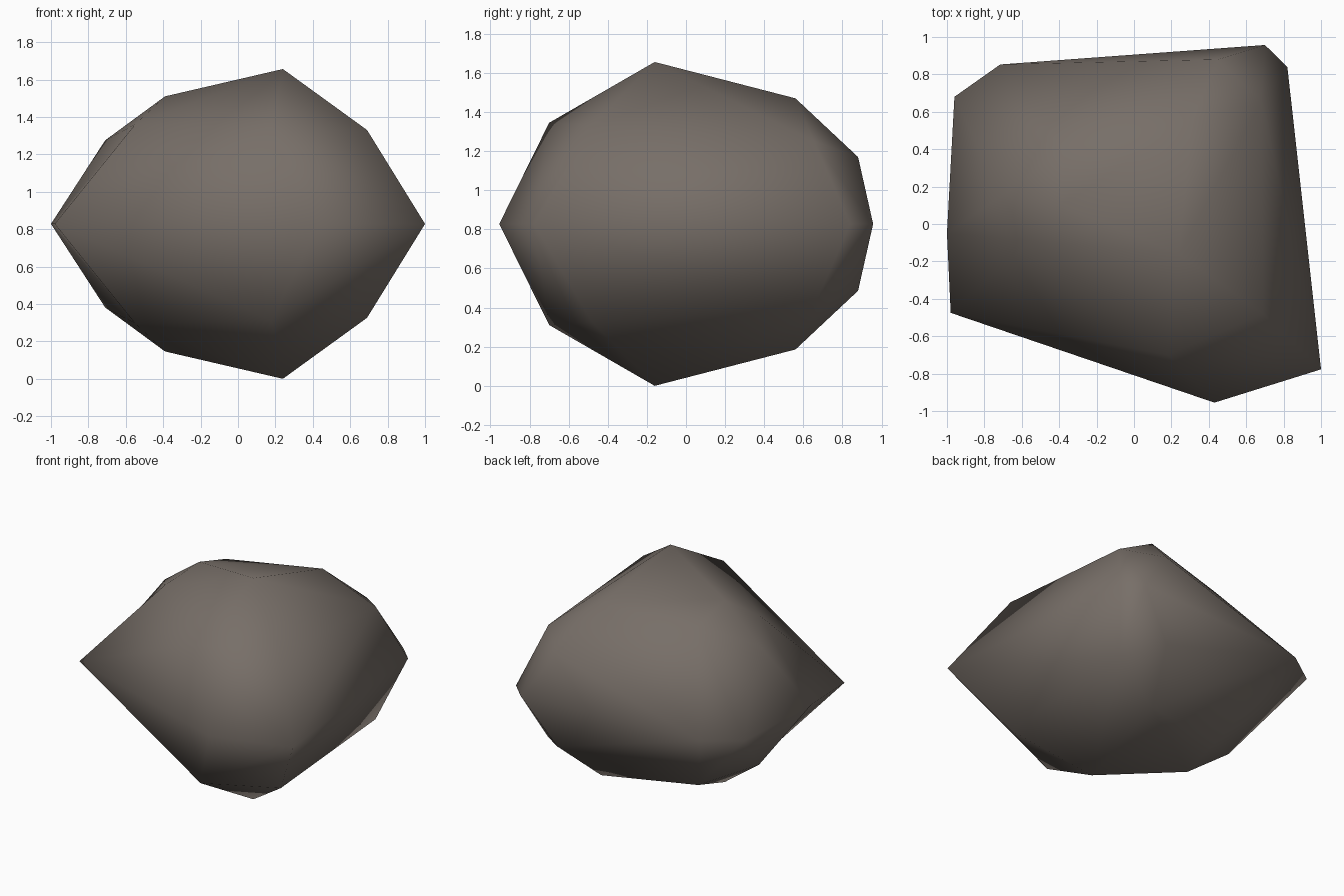
import bpy, bmesh
from mathutils import Vector

if "Cube" in bpy.data.objects:
    bpy.data.objects.remove(bpy.data.objects["Cube"])

MID = 0.828  # height of the rock's mirror plane

# widest outline, lying on the mirror plane
rim = [(-0.98, -0.475), (0.43, -0.955), (1.0, -0.777), (0.82, 0.84),
       (0.70, 0.957), (-0.715, 0.853), (-0.96, 0.68), (-1.0, -0.05)]
# corners of the upper half
corners = [(0.24, -0.16, 1.656), (0.18, -0.70, 1.345), (0.69, -0.48, 1.33),
           (0.68, 0.655, 1.25), (0.31, 0.56, 1.47), (-0.39, 0.10, 1.51),
           (-0.71, 0.15, 1.275), (-0.38, 0.40, 1.42), (0.45, 0.88, 1.17),
           (-0.55, -0.09, 1.36)]

# upper half: hull of the corners, without the flat cap underneath
bm = bmesh.new()
for x, y in rim:
    bm.verts.new((x, y, 0))
for x, y, z in corners:
    bm.verts.new((x, y, z - MID))
bmesh.ops.convex_hull(bm, input=bm.verts[:])
cap = [f for f in bm.faces if all(abs(v.co.z) < 1e-5 for v in f.verts)]
bmesh.ops.delete(bm, geom=cap, context='FACES')
loose = [v for v in bm.verts if not v.link_faces]
bmesh.ops.delete(bm, geom=loose, context='VERTS')
bmesh.ops.triangulate(bm, faces=bm.faces[:])


def nearest(p):
    return min(bm.verts, key=lambda v: (v.co - Vector(p)).length)


# shallow hollow on the left side: turn one edge inward
a = nearest((-0.98, -0.475, 0))
b = nearest((-0.71, 0.15, 1.275 - MID))
for e in list(a.link_edges):
    if e.other_vert(a) == b and len(e.link_faces) == 2:
        bmesh.utils.edge_rotate(e, True)
        break
bmesh.ops.recalc_face_normals(bm, faces=bm.faces[:])
if sum(f.normal.z * f.calc_area() for f in bm.faces) < 0:
    bmesh.ops.reverse_faces(bm, faces=bm.faces[:])
for f in bm.faces:
    f.smooth = True

mesh = bpy.data.meshes.new("rock")
bm.to_mesh(mesh)
bm.free()
rock = bpy.data.objects.new("rock", mesh)
bpy.context.collection.objects.link(rock)
rock.location.z = MID

# lower half
mirror = rock.modifiers.new("lower_half", 'MIRROR')
mirror.use_axis = (False, False, True)
mirror.use_clip = True

stone = bpy.data.materials.new("grey brown stone")
stone.diffuse_color = (0.185, 0.158, 0.138, 1)
stone.use_nodes = True
stone.node_tree.nodes["Principled BSDF"].inputs["Base Color"].default_value = stone.diffuse_color
mesh.materials.append(stone)
